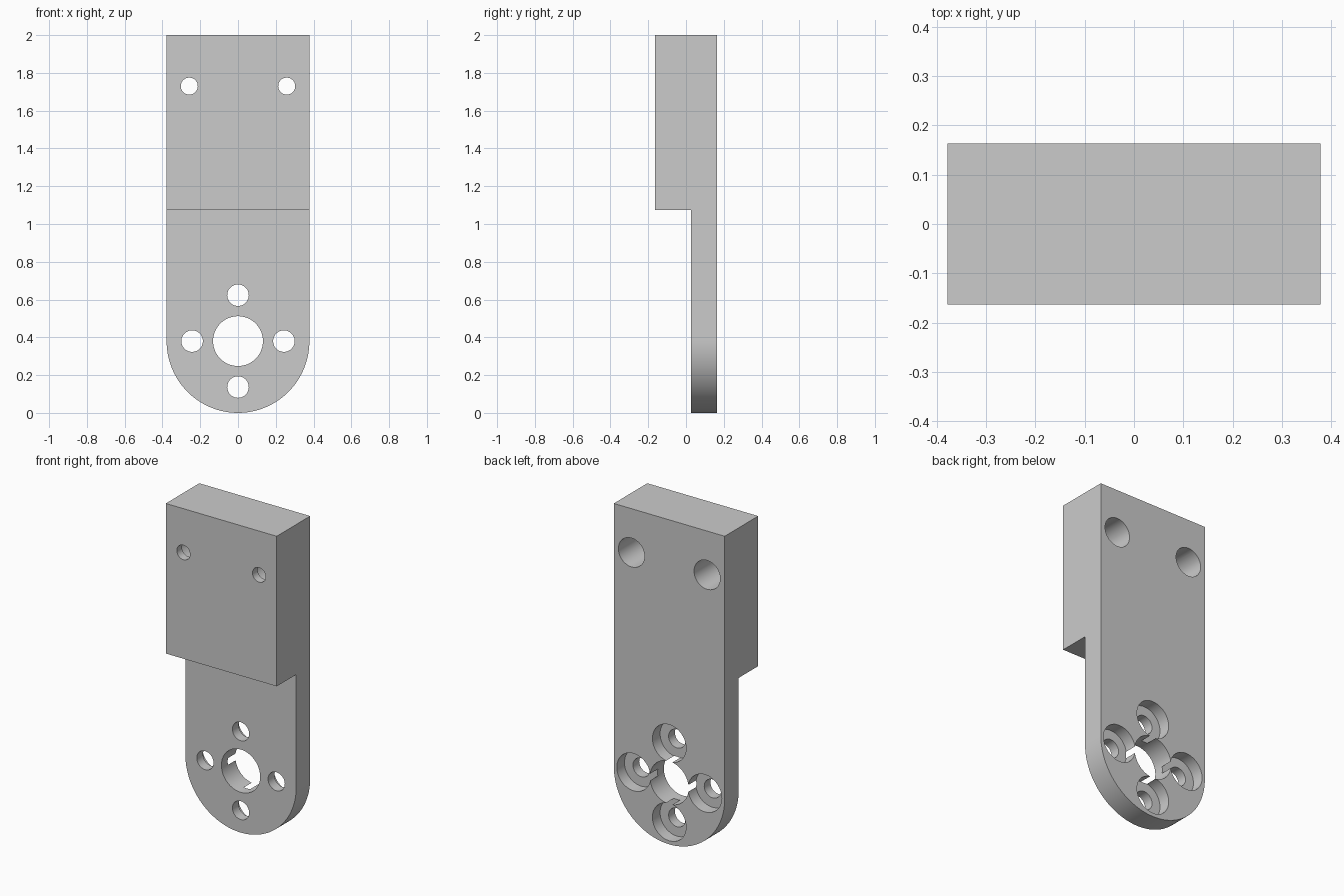
import bpy, bmesh, math
from mathutils import Matrix

cube = bpy.data.objects.get("Cube")
if cube:
    bpy.data.objects.remove(cube, do_unlink=True)

W, FRONT, STEP, BACK = 0.378, -0.163, 0.027, 0.163
AXIS_Z = 0.38

grey = bpy.data.materials.new("plain grey")
grey.use_nodes = True
colour = (0.6, 0.6, 0.6, 1)
grey.diffuse_color = colour
grey.node_tree.nodes["Principled BSDF"].inputs["Base Color"].default_value = colour


def make_object(name, bm):
    bmesh.ops.recalc_face_normals(bm, faces=bm.faces)
    mesh = bpy.data.meshes.new(name)
    bm.to_mesh(mesh)
    bm.free()
    ob = bpy.data.objects.new(name, mesh)
    bpy.context.collection.objects.link(ob)
    mesh.materials.append(grey)
    return ob


def extrude_y(name, outline, y0, y1):
    """Solid from an x-z outline, extruded along y."""
    bm = bmesh.new()
    face = bm.faces.new([bm.verts.new((x, y0, z)) for x, z in outline])
    out = bmesh.ops.extrude_face_region(bm, geom=[face])
    verts = [v for v in out["geom"] if isinstance(v, bmesh.types.BMVert)]
    bmesh.ops.translate(bm, verts=verts, vec=(0, y1 - y0, 0))
    return make_object(name, bm)


def hole(name, x, z, r, y0, y1, sides=48):
    """Cylindrical cutter along y."""
    bm = bmesh.new()
    place = Matrix.Translation((x, (y0 + y1) / 2, z)) @ Matrix.Rotation(math.pi / 2, 4, 'X')
    bmesh.ops.create_cone(bm, cap_ends=True, segments=sides, radius1=r, radius2=r,
                          depth=y1 - y0, matrix=place)
    return make_object(name, bm)


def boolean(target, tool, operation):
    mod = target.modifiers.new(tool.name, 'BOOLEAN')
    mod.operation = operation
    mod.solver = 'EXACT'
    mod.object = tool
    bpy.context.view_layer.objects.active = target
    bpy.ops.object.modifier_apply(modifier=mod.name)
    bpy.data.objects.remove(tool, do_unlink=True)


# Bracket outline in side view: thick head above a thin plate
bm = bmesh.new()
side = [(FRONT, 2), (BACK, 2), (BACK, 0), (STEP, 0), (STEP, 1.075), (FRONT, 1.075)]
face = bm.faces.new([bm.verts.new((-W, y, z)) for y, z in side])
out = bmesh.ops.extrude_face_region(bm, geom=[face])
bmesh.ops.translate(bm, verts=[v for v in out["geom"] if isinstance(v, bmesh.types.BMVert)],
                    vec=(2 * W, 0, 0))
bracket = make_object("mounting_bracket", bm)

# Rounded foot: keep only what lies inside the front outline
SIDES = 64
outline = [(-0.5, 2.2), (-0.5, 0.6), (-W, 0.6)]
outline += [(-W * math.cos(math.pi * i / SIDES),
             AXIS_Z * (1 - math.sin(math.pi * i / SIDES))) for i in range(SIDES + 1)]
outline += [(W, 0.6), (0.5, 0.6), (0.5, 2.2)]
boolean(bracket, extrude_y("foot_outline", outline, -0.4, 0.4), 'INTERSECT')

# Shaft hole with four counterbored screw holes around it
boolean(bracket, hole("shaft_hole", 0, AXIS_Z, 0.132, -0.3, 0.3, 64), 'DIFFERENCE')
for i in range(4):
    a = i * math.pi / 2
    x, z = 0.243 * math.cos(a), AXIS_Z + 0.243 * math.sin(a)
    boolean(bracket, hole("screw_hole", x, z, 0.057, -0.3, 0.3), 'DIFFERENCE')
    boolean(bracket, hole("counterbore", x, z, 0.115, BACK - 0.075, 0.3), 'DIFFERENCE')

# Two deep counterbored holes through the head
for x in (-0.258, 0.258):
    boolean(bracket, hole("head_hole", x, 1.73, 0.045, -0.3, 0.3), 'DIFFERENCE')
    boolean(bracket, hole("head_bore", x, 1.73, 0.089, FRONT + 0.05, 0.3), 'DIFFERENCE')

bpy.ops.object.select_all(action='DESELECT')
bracket.select_set(True)
bpy.context.view_layer.objects.active = bracket
bpy.ops.object.shade_smooth_by_angle(angle=math.radians(30))
